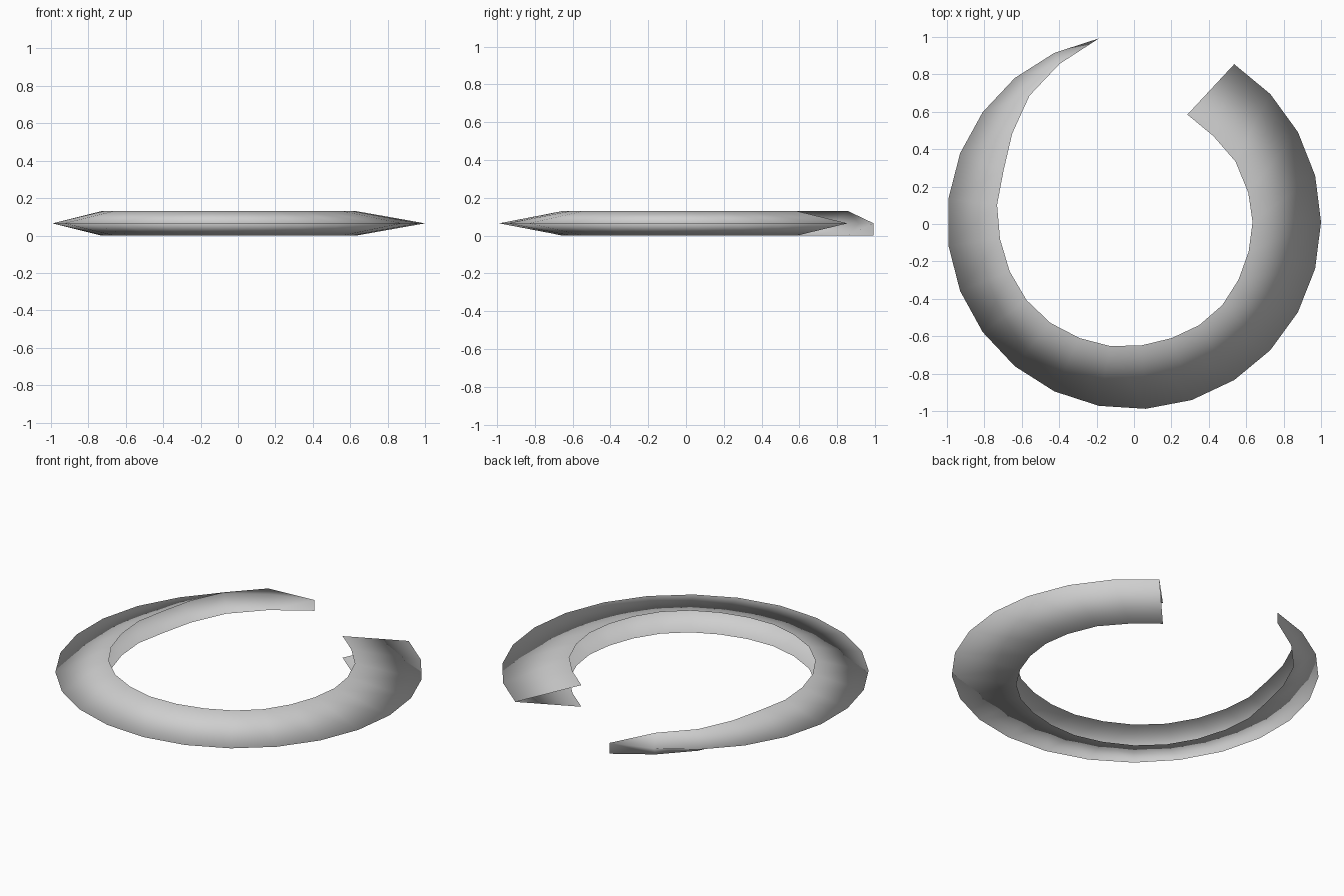
import bpy
import bmesh
from math import cos, sin, radians

cube = bpy.data.objects.get("Cube")
if cube:
    bpy.data.objects.remove(cube)

HEIGHT = 0.13
STEP = 360 / 25
START = 7 * STEP
CENTRE_Y = 0.01

# Inner rim radius at every step, from the pointed tip to the broad open end
inner_radii = [1.0, 0.935, 0.877, 0.805, 0.75, 0.738, 0.722, 0.715, 0.71, 0.70, 0.685, 0.675,
               0.66, 0.652, 0.652, 0.648, 0.638, 0.633, 0.634, 0.631, 0.632, 0.626, 0.642]


def polar(radius, degrees, z):
    a = radians(degrees)
    return (radius * cos(a), radius * sin(a) + CENTRE_Y, z)


# Open V-section swept round the ring: top inner rim, outer edge, bottom inner rim
bm = bmesh.new()
sections = []
for k, inner in enumerate(inner_radii):
    angle = START + STEP * k
    skew = 2 * max(0, k - 19)          # the broad end is cut slightly slanted
    top = HEIGHT if k else HEIGHT / 2  # the top rim drops to the edge at the tip
    sections.append([bm.verts.new(p) for p in (
        polar(inner, angle + skew, top),
        polar(1, angle, HEIGHT / 2),
        polar(inner, angle + skew, 0))])

for a, b in zip(sections, sections[1:]):
    for i in range(2):
        bm.faces.new((a[i], a[i + 1], b[i + 1], b[i]))

# Collapse the doubled point at the tip
bmesh.ops.remove_doubles(bm, verts=bm.verts, dist=0.0001)

# Upper faces look up, lower faces look down
for f in bm.faces:
    f.normal_update()
    upper = f.calc_center_median().z > HEIGHT / 2
    if (f.normal.z > 0) != upper:
        f.normal_flip()
    f.smooth = True

mesh = bpy.data.meshes.new("crescent_ring")
bm.to_mesh(mesh)
bm.free()
ring = bpy.data.objects.new("crescent_ring", mesh)
bpy.context.collection.objects.link(ring)

# Plain light grey
grey = bpy.data.materials.new("light grey")
grey.use_nodes = True
colour = (0.62, 0.62, 0.62, 1)
grey.diffuse_color = colour
grey.node_tree.nodes["Principled BSDF"].inputs["Base Color"].default_value = colour
mesh.materials.append(grey)
